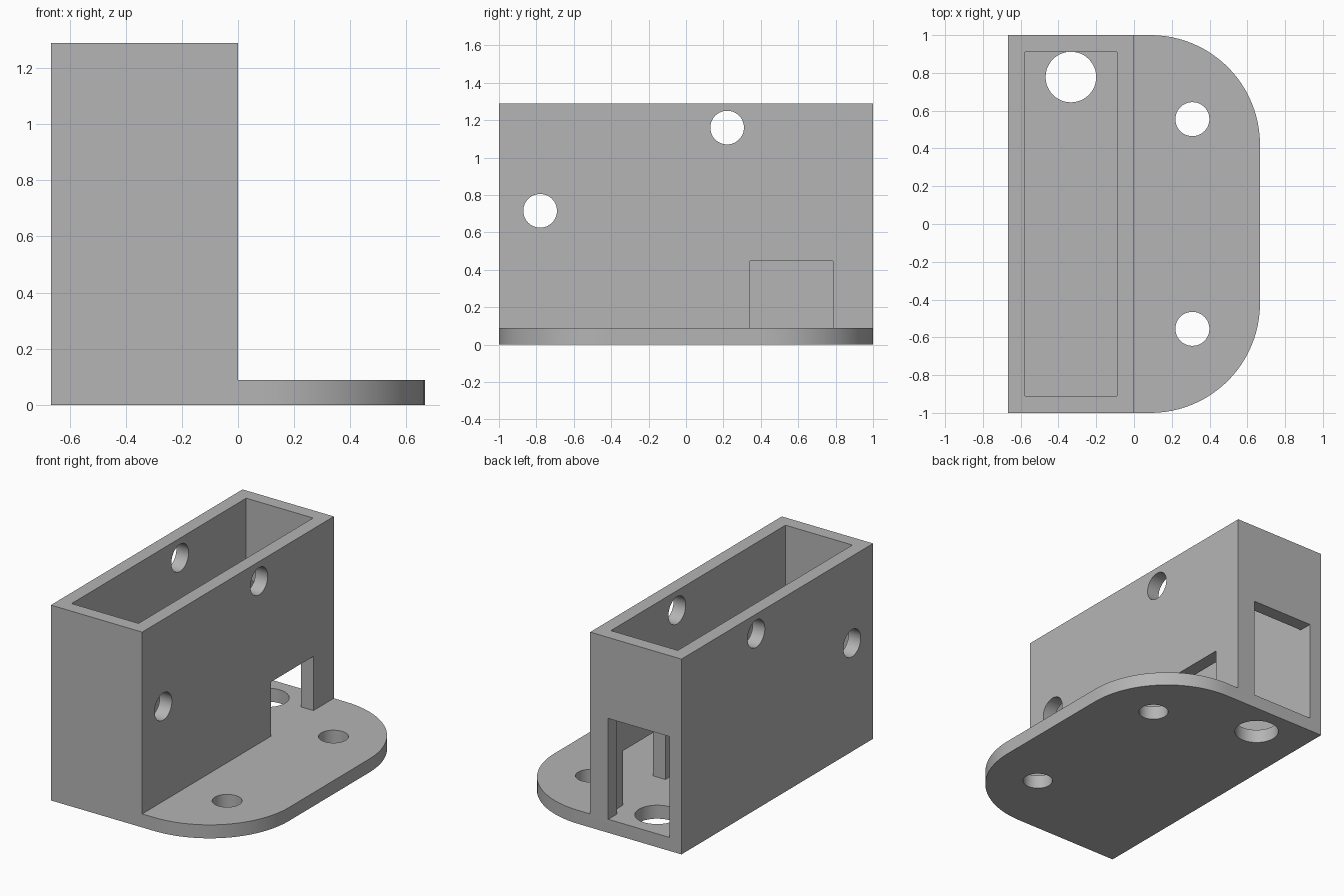
import bpy, bmesh, math
from mathutils import Vector

if "Cube" in bpy.data.objects:
    bpy.data.objects.remove(bpy.data.objects["Cube"], do_unlink=True)

HALF, WIDE, TALL, WALL = 1.0, 0.667, 1.29, 0.089
CORNER = 0.58

grey = bpy.data.materials.new("plain grey")
grey.use_nodes = True
colour = (0.46, 0.46, 0.46, 1)
grey.diffuse_color = colour
grey.node_tree.nodes["Principled BSDF"].inputs["Base Color"].default_value = colour


def prism(name, outline, direction):
    """Extrude a closed outline along a direction."""
    bm = bmesh.new()
    face = bm.faces.new([bm.verts.new(p) for p in outline])
    new = bmesh.ops.extrude_face_region(bm, geom=[face])["geom"]
    bmesh.ops.translate(bm, vec=direction,
                        verts=[v for v in new if isinstance(v, bmesh.types.BMVert)])
    bmesh.ops.recalc_face_normals(bm, faces=bm.faces)
    mesh = bpy.data.meshes.new(name)
    bm.to_mesh(mesh)
    bm.free()
    mesh.materials.append(grey)
    obj = bpy.data.objects.new(name, mesh)
    bpy.context.collection.objects.link(obj)
    return obj


def box(name, x0, x1, y0, y1, z0, z1):
    return prism(name, [(x0, y0, z0), (x1, y0, z0), (x1, y1, z0), (x0, y1, z0)],
                 (0, 0, z1 - z0))


def drill(name, centre, radius, u, v, direction):
    """Round cutter in the plane of u and v."""
    c, u, v = Vector(centre), Vector(u), Vector(v)
    turns = [math.tau * i / 48 for i in range(48)]
    return prism(name, [c + radius * (math.cos(t) * u + math.sin(t) * v) for t in turns],
                 direction)


# L-shaped body: tall housing with a low flange
profile = [(-WIDE, 0), (1, 0), (1, WALL), (0, WALL), (0, TALL), (-WIDE, TALL)]
bracket = prism("housing_bracket", [(x, -1.2, z) for x, z in profile], (0, 2.4, 0))

# Footprint that rounds the flange corners
arc = [math.pi / 2 * i / 24 for i in range(25)]
cx, cy = WIDE - CORNER, HALF - CORNER
back = [(cx + CORNER * math.cos(t), cy + CORNER * math.sin(t), -0.2) for t in arc]
front = [(x, -y, z) for x, y, z in reversed(back)]
footprint = prism("footprint_helper",
                  front + back + [(-1, HALF, -0.2), (-1, -HALF, -0.2)], (0, 0, 2))

X, Y, Z = (1, 0, 0), (0, 1, 0), (0, 0, 1)
cutters = [
    # Open-topped cavity, side notch and back doorway
    box("cavity_cutter", -WIDE + WALL, -WALL, -HALF + WALL, HALF - WALL, WALL, 1.5),
    box("side_notch_cutter", -0.2, 0.2, 0.342, 0.787, WALL, 0.447),
    box("back_door_cutter", -WIDE + WALL, -0.132, 0.8, 1.2, WALL, 0.755),
    # Cable hole in the floor
    drill("floor_hole_cutter", (-0.334, 0.778, -0.1), 0.134, X, Y, (0, 0, 0.3)),
]
# Screw holes in the flange
for y in (-0.555, 0.555):
    cutters.append(drill("flange_hole_cutter", (0.309, y, -0.1), 0.09, X, Y, (0, 0, 0.3)))
# Holes through both long walls
for y, z in ((0.22, 1.16), (-0.78, 0.715)):
    cutters.append(drill("wall_hole_cutter", (-1, y, z), 0.09, Y, Z, (1.5, 0, 0)))

for helper in [footprint] + cutters:
    mod = bracket.modifiers.new(helper.name, "BOOLEAN")
    mod.operation = "INTERSECT" if helper is footprint else "DIFFERENCE"
    mod.solver = "EXACT"
    mod.object = helper

# Bake the cuts and drop the helpers
bpy.context.view_layer.objects.active = bracket
bracket.select_set(True)
for mod in list(bracket.modifiers):
    bpy.ops.object.modifier_apply(modifier=mod.name)
for helper in [footprint] + cutters:
    bpy.data.objects.remove(helper, do_unlink=True)
bpy.ops.object.shade_smooth_by_angle(angle=math.radians(30))
